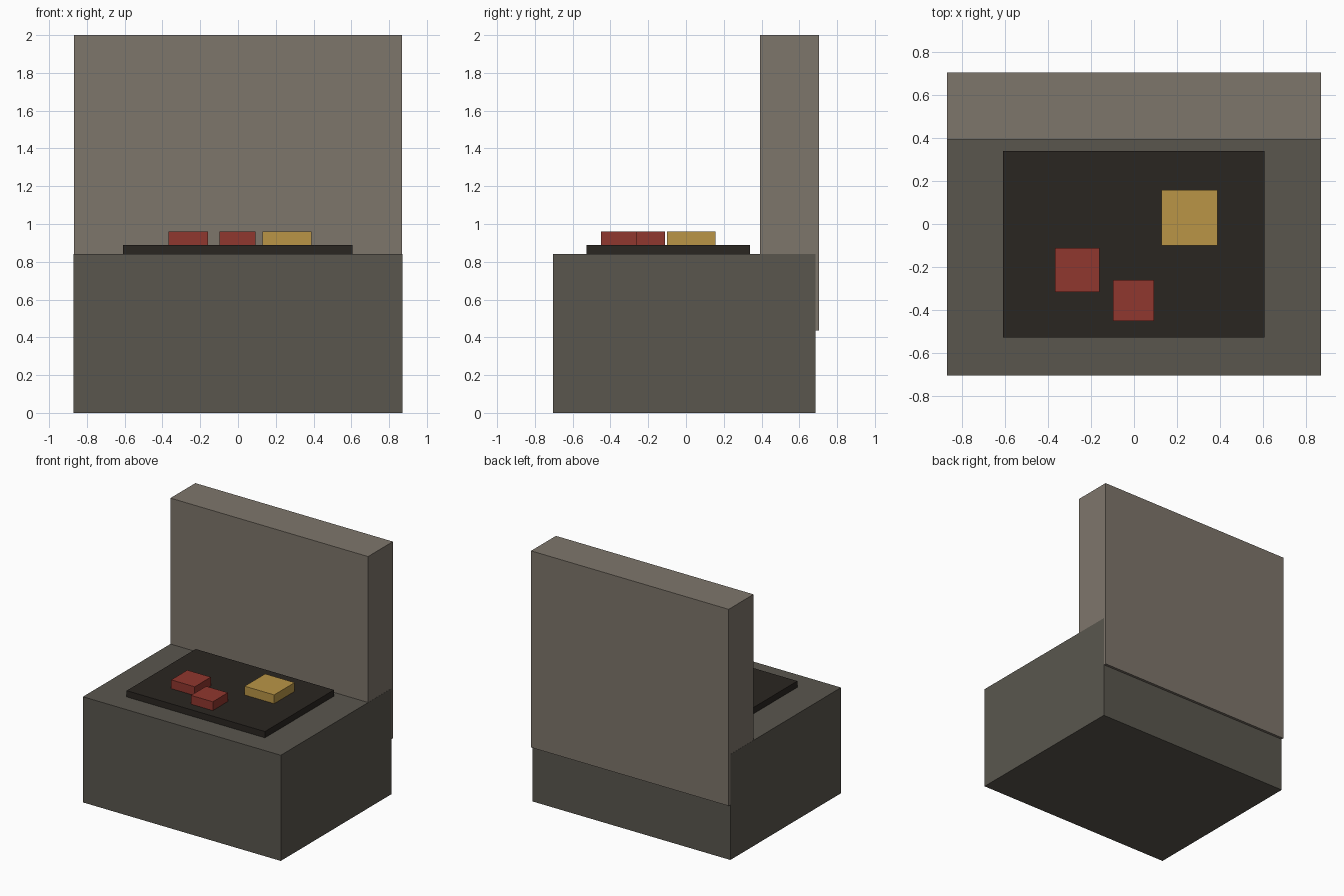
import bpy

if "Cube" in bpy.data.objects:
    bpy.data.objects.remove(bpy.data.objects["Cube"])


def material(name, rgb):
    m = bpy.data.materials.new(name)
    m.diffuse_color = (*[(c / 255) ** 2.2 for c in rgb], 1)
    m.use_nodes = True
    m.node_tree.nodes["Principled BSDF"].inputs["Base Color"].default_value = m.diffuse_color
    return m


def box(name, x, y, z, mat):
    """Box from its (min, max) range on each axis."""
    ranges = (x, y, z)
    bpy.ops.mesh.primitive_cube_add(size=1, location=[(a + b) / 2 for a, b in ranges])
    ob = bpy.context.object
    ob.name = ob.data.name = name
    ob.scale = [b - a for a, b in ranges]
    bpy.ops.object.transform_apply(location=False, rotation=False, scale=True)
    ob.data.materials.append(mat)
    return ob


dark_stone = material("dark_stone", (90, 87, 79))
light_stone = material("light_stone", (125, 117, 107))
charcoal = material("charcoal", (46, 42, 38))
red = material("red", (143, 58, 50))
yellow = material("yellow", (184, 148, 72))

# Main body and upright back panel
box("base", (-0.87, 0.87), (-0.705, 0.685), (0, 0.84), dark_stone)
box("back_panel", (-0.869, 0.869), (0.393, 0.705), (0.437, 2.0), light_stone)

# Dark slab on top of the base
box("top_plate", (-0.61, 0.606), (-0.527, 0.34), (0.838, 0.89), charcoal)

# Coloured blocks on the slab
blocks = [
    ("red_block_left", (-0.367, -0.16), (-0.315, -0.112), red),
    ("red_block_front", (-0.098, 0.093), (-0.45, -0.26), red),
    ("yellow_block", (0.129, 0.388), (-0.1, 0.157), yellow),
]
for name, x, y, mat in blocks:
    box(name, x, y, (0.888, 0.96), mat)
